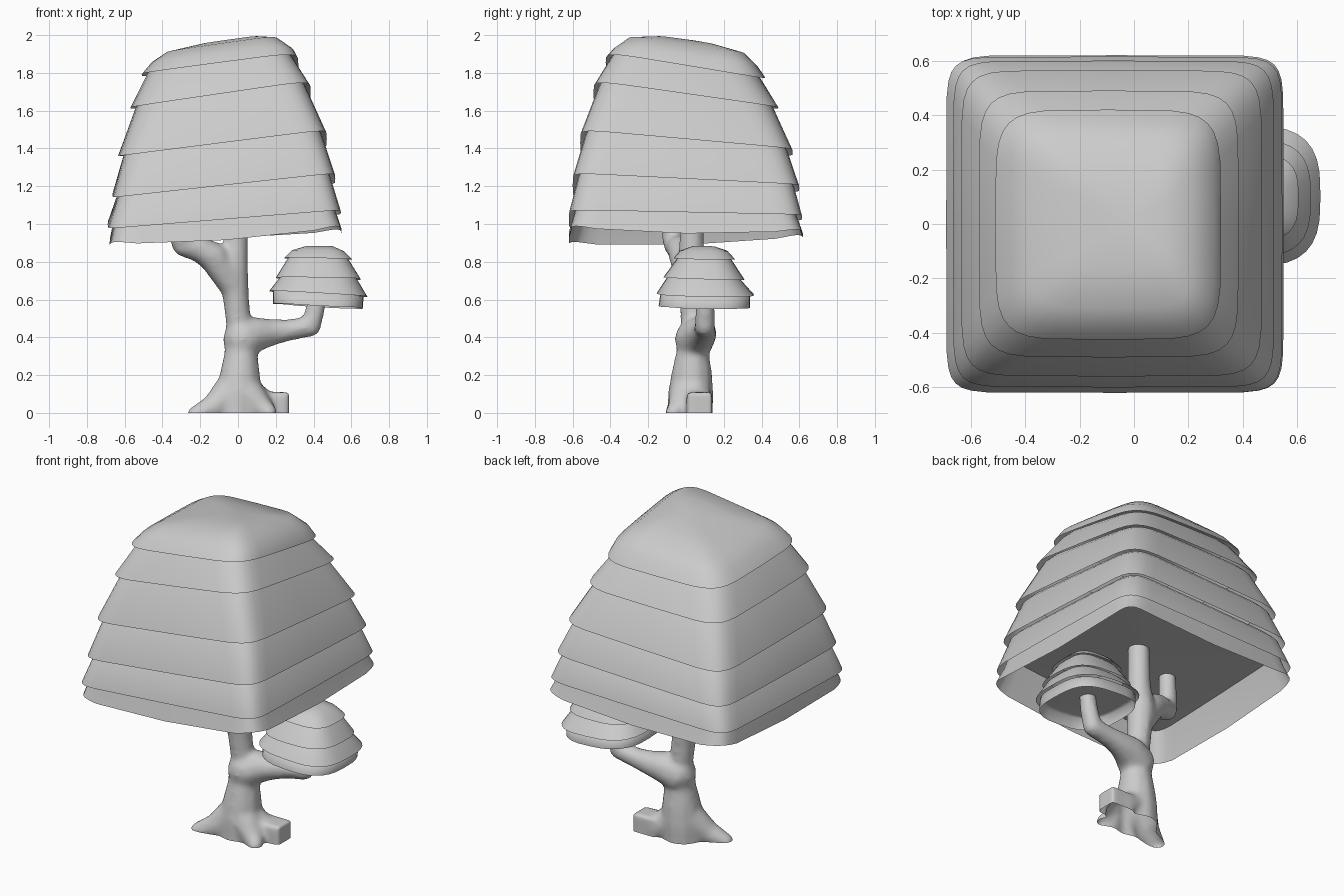
import bpy, bmesh, math
from mathutils import Vector, Matrix

if "Cube" in bpy.data.objects:
    bpy.data.objects.remove(bpy.data.objects["Cube"])

N = 32  # points around each foliage ring


def ring(bm, row, lift=0.0):
    """Rounded-square ring: box limits, corner heights (FL, FR, BR, BL), squareness."""
    x0, x1, y0, y1, (fl, fr, br, bl), p = row
    verts = []
    for i in range(N):
        a = 2 * math.pi * i / N
        c, s = math.cos(a), math.sin(a)
        u = math.copysign(abs(c) ** (2 / p), c) * 0.5 + 0.5
        v = math.copysign(abs(s) ** (2 / p), s) * 0.5 + 0.5
        z = (1 - v) * ((1 - u) * fl + u * fr) + v * ((1 - u) * bl + u * br)
        z += lift * abs((2 * u - 1) * (2 * v - 1)) ** 4
        verts.append(bm.verts.new((x0 + (x1 - x0) * u, y0 + (y1 - y0) * v, z)))
    return verts


def inset(row, d, dz=0.0):
    x0, x1, y0, y1, zs, p = row
    return (x0 + d, x1 - d, y0 + d, y1 - d, tuple(z + dz for z in zs), p)


def finish(bm, name, smooth=True):
    me = bpy.data.meshes.new(name)
    bm.to_mesh(me)
    bm.free()
    for f in me.polygons:
        f.use_smooth = smooth
    ob = bpy.data.objects.new(name, me)
    bpy.context.collection.objects.link(ob)
    return ob


def shell(name, rows, closed=False, smooth=True, lift=0.0):
    bm = bmesh.new()
    rings = [ring(bm, r, lift if k == 0 else 0.0) for k, r in enumerate(rows)]
    for a, b in zip(rings, rings[1:]):
        for i in range(N):
            j = (i + 1) % N
            bm.faces.new((a[i], a[j], b[j], b[i]))
    if closed:
        top = rings[-1]
        mid = bm.verts.new(sum((v.co for v in top), Vector()) / N)
        for i in range(N):
            bm.faces.new((top[i], top[(i + 1) % N], mid))
    return finish(bm, name, smooth)


def canopy(name, rims, crown, gap, rise, under, lift):
    """Overlapping skirts, a closed crown and a ceiling inside the lowest skirt."""
    for k, (low, up) in enumerate(zip(rims, rims[1:])):
        up_by = under if k == 0 else rise
        shell(f"{name}_skirt_{k + 1}", [low, inset(up, gap), inset(up, gap * 2, up_by)],
              lift=lift if k == 0 else 0.0)
    shell(f"{name}_crown", [rims[-1]] + crown, closed=True)
    shell(f"{name}_underside",
          [inset(rims[1], gap * 2, under), inset(rims[1], 0.12, under)], True, False)


# large canopy
canopy("canopy", [
    (-.68, .55, -.62, .62, (.87, .96, .94, .91), 12),
    (-.69, .545, -.62, .615, (.975, 1.075, 1.05, 1.02), 12),
    (-.665, .515, -.60, .60, (1.14, 1.27, 1.21, 1.17), 11),
    (-.635, .47, -.56, .565, (1.36, 1.50, 1.40, 1.36), 9),
    (-.57, .385, -.49, .49, (1.62, 1.76, 1.62, 1.61), 7),
    (-.51, .32, -.425, .42, (1.80, 1.91, 1.77, 1.78), 5.5),
], [
    (-.46, .295, -.385, .375, (1.86, 1.95, 1.84, 1.84), 5.5),
    (-.38, .215, -.31, .31, (1.915, 2.0, 1.91, 1.89), 5.5),
    (-.20, .12, -.16, .15, (1.955, 2.0, 1.955, 1.94), 5),
    (-.09, .03, -.06, .06, (1.97, 1.985, 1.97, 1.96), 4),
], 0.028, 0.03, 0.10, 0.05)

# small canopy on the side branch
canopy("small_canopy", [
    (.185, .66, -.145, .34, (.58, .555, .545, .575), 3),
    (.165, .685, -.155, .36, (.65, .62, .61, .64), 3),
    (.20, .65, -.12, .31, (.72, .715, .70, .71), 3),
    (.245, .605, -.065, .26, (.825, .815, .81, .815), 3),
], [
    (.285, .56, -.03, .22, (.862, .858, .855, .86), 3),
    (.36, .50, .04, .15, (.884, .884, .882, .882), 3),
], 0.02, 0.02, 0.005, 0.02)

# trunk, branches and roots: thickened paths (x, y, z, radius)
paths = [
    [(0, .02, -.06, .12), (.005, .025, .1, .12), (.01, .03, .2, .108), (.015, .035, .3, .09),
     (.005, .04, .45, .066), (-.01, .035, .6, .07), (-.025, .03, .75, .08),
     (-.012, .03, .9, .066), (-.01, .03, 1.16, .062)],
    # left fork
    [(-.03, .03, .68, .075), (-.13, -.01, .825, .08), (-.20, -.03, .865, .07),
     (-.29, -.06, .885, .058), (-.31, -.075, .93, .054), (-.31, -.08, 1.14, .05)],
    # side branch
    [(.025, .045, .39, .105), (.09, .07, .415, .092), (.17, .09, .425, .072),
     (.26, .1, .437, .058), (.385, .1, .458, .055), (.41, .1, .55, .052), (.43, .1, .7, .046)],
    # roots
    [(-.03, .02, .13, .09), (-.12, -.03, .035, .07), (-.225, -.065, -.01, .047)],
    [(.05, .04, .1, .09), (.14, .07, .04, .075)],
    [(.05, 0, .1, .09), (.12, -.03, .03, .065), (.165, -.065, 0, .045)],
]
ball = bmesh.new()
bmesh.ops.create_icosphere(ball, subdivisions=2, radius=1.03)
ball_co = [v.co.copy() for v in ball.verts]
ball_faces = [[v.index for v in f.verts] for f in ball.faces]
ball.free()

verts, faces = [], []
for path in paths:
    for a, b in zip(path, path[1:]):
        a, b = Vector(a), Vector(b)
        steps = max(2, math.ceil((b - a).length / 0.022))
        for i in range(steps + 1):
            q = a.lerp(b, i / steps)
            base = len(verts)
            verts += [q.to_3d() + co * q[3] for co in ball_co]
            faces += [[base + k for k in f] for f in ball_faces]
# blunt right root
block = bmesh.new()
bmesh.ops.create_cube(block, size=1, matrix=Matrix.Translation((.195, .07, .02))
                      @ Matrix.Diagonal((.15, .135, .18, 1)))
base = len(verts)
verts += [v.co.copy() for v in block.verts]
faces += [[base + v.index for v in f.verts] for f in block.faces]
block.free()

mesh = bpy.data.meshes.new("trunk")
mesh.from_pydata(verts, [], faces)
trunk = bpy.data.objects.new("trunk", mesh)
bpy.context.collection.objects.link(trunk)
m = trunk.modifiers.new("blend", 'REMESH')
m.mode = 'VOXEL'
m.voxel_size = 0.015
m = trunk.modifiers.new("soften", 'SMOOTH')
m.factor = 0.5
m.iterations = 10
bpy.context.view_layer.objects.active = trunk
trunk.select_set(True)
for name in ("blend", "soften"):
    bpy.ops.object.modifier_apply(modifier=name)

# trim at the ground, leaving the foot open
bm = bmesh.new()
bm.from_mesh(trunk.data)
bmesh.ops.bisect_plane(bm, geom=bm.verts[:] + bm.edges[:] + bm.faces[:],
                       plane_co=(0, 0, 0), plane_no=(0, 0, 1), clear_inner=True)
bm.to_mesh(trunk.data)
bm.free()
bpy.ops.object.shade_smooth_by_angle(angle=math.radians(50))
